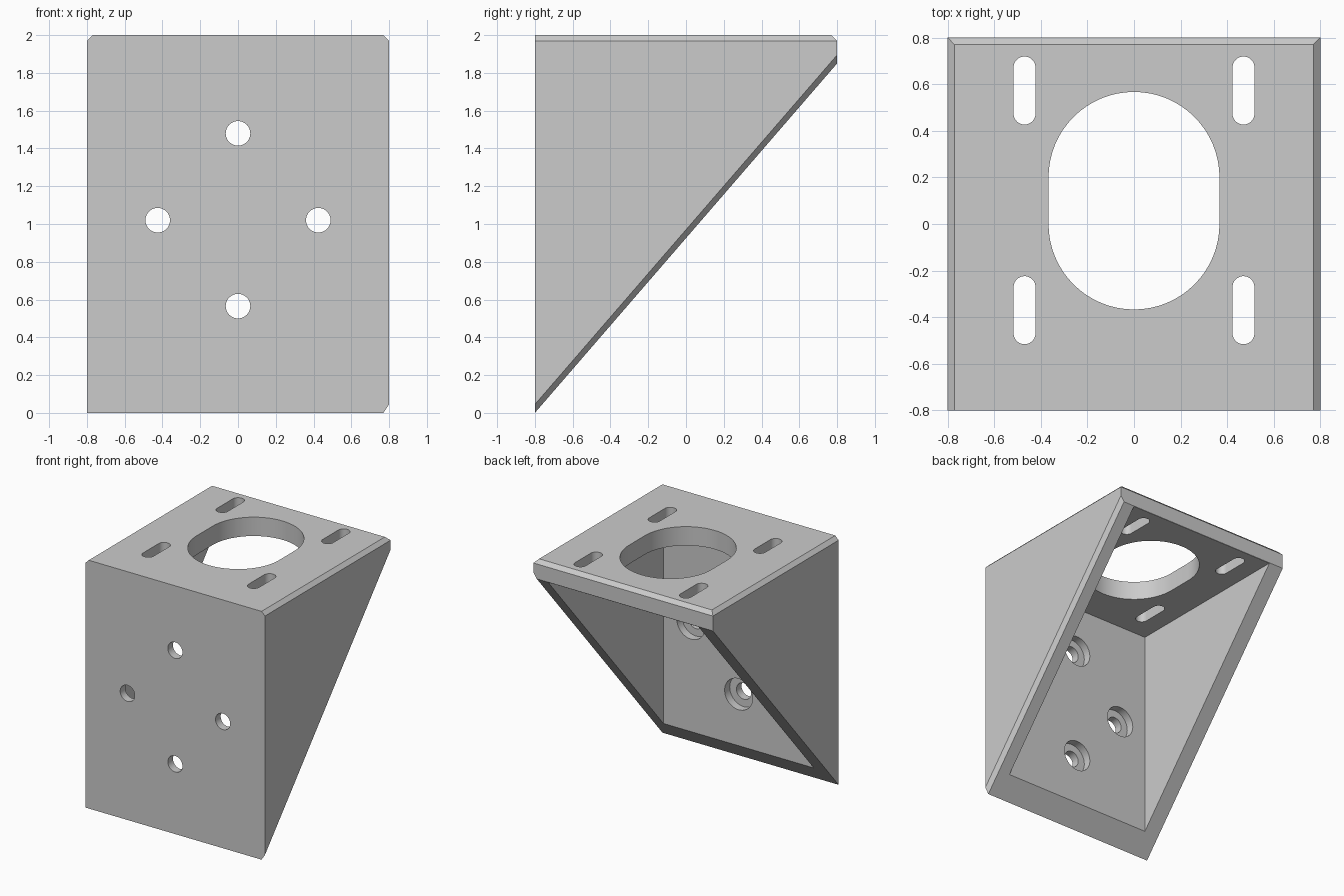
import bpy, bmesh, math
from mathutils import Vector

cube = bpy.data.objects.get("Cube")
if cube:
    bpy.data.objects.remove(cube, do_unlink=True)

HALF, HEIGHT, WALL, CEILING = 0.8, 2.0, 0.13, 1.848
CHAMFER, SLOPE_TOP = 0.03, 1.85

grey = bpy.data.materials.new("plain grey")
grey.use_nodes = True
colour = (0.6, 0.6, 0.6, 1)
grey.diffuse_color = colour
grey.node_tree.nodes["Principled BSDF"].inputs["Base Color"].default_value = colour


def make_object(name, bm):
    bmesh.ops.recalc_face_normals(bm, faces=bm.faces[:])
    mesh = bpy.data.meshes.new(name)
    bm.to_mesh(mesh)
    bm.free()
    mesh.materials.append(grey)
    obj = bpy.data.objects.new(name, mesh)
    bpy.context.collection.objects.link(obj)
    return obj


def box(lo, hi):
    bm = bmesh.new()
    bmesh.ops.create_cube(bm, size=1)
    lo, hi = Vector(lo), Vector(hi)
    for v in bm.verts:
        v.co = Vector(lo[i] + (v.co[i] + 0.5) * (hi[i] - lo[i]) for i in range(3))
    return bm


def slice_off(bm, point, normal):
    """Cut away everything on the normal side and close the cut."""
    bmesh.ops.bisect_plane(bm, geom=bm.verts[:] + bm.edges[:] + bm.faces[:], dist=1e-6,
                           plane_co=point, plane_no=Vector(normal).normalized(),
                           clear_outer=True)
    bmesh.ops.holes_fill(bm, edges=[e for e in bm.edges if e.is_boundary], sides=0)


def round_prism(radius, straight, place, lo, hi, steps=32):
    """Prism with a round or slot-shaped outline; place maps (u, v, depth) to 3D."""
    bm = bmesh.new()
    outline = []
    for side in (1, -1):
        for i in range(steps + (1 if straight else 0)):
            a = math.pi * i / steps
            outline.append((side * radius * math.cos(a),
                            side * (radius * math.sin(a) + straight / 2)))
    rings = [[bm.verts.new(place(u, v, d)) for u, v in outline] for d in (lo, hi)]
    bm.faces.new(rings[0])
    bm.faces.new(rings[1])
    for i in range(len(outline)):
        j = (i + 1) % len(outline)
        bm.faces.new((rings[0][i], rings[0][j], rings[1][j], rings[1][i]))
    return bm


def carve(target, bm):
    cutter = make_object("cutter", bm)
    cutter.hide_render = True
    mod = target.modifiers.new("carve", "BOOLEAN")
    mod.operation, mod.solver, mod.object = "DIFFERENCE", "EXACT", cutter
    bpy.context.view_layer.objects.active = target
    bpy.ops.object.modifier_apply(modifier=mod.name)
    bpy.data.objects.remove(cutter, do_unlink=True)


# Wedge-shaped outer block with chamfered top and one chamfered sloping edge
body = box((-HALF, -HALF, 0), (HALF, HALF, HEIGHT))
slice_off(body, (0, -HALF, 0), (0, SLOPE_TOP, -2 * HALF))
edge = HALF - CHAMFER
for x, y in ((1, 0), (-1, 0), (0, 1)):
    slice_off(body, (x * edge, y * edge, HEIGHT), (x, y, 1))
along = Vector((0, 2 * HALF, SLOPE_TOP))
slice_off(body, (edge, -HALF, 0), along.cross(Vector((CHAMFER, 0, 0.045))))
bracket = make_object("angle_bracket", body)

# Hollow inside, open at the sloping back
inner = HALF - WALL
carve(bracket, box((-inner, -inner, -0.5), (inner, 1.2, CEILING)))

# Large opening and four slots through the top plate
slots = [(0, 0.1, 0.367, 0.2)]
slots += [(x, y, 0.047, 0.198) for x in (-0.47, 0.47) for y in (-0.37, 0.573)]
for x, y, radius, straight in slots:
    carve(bracket, round_prism(radius, straight,
                               lambda u, v, d: (x + u, y + v, d), 1.75, 2.2))

# Four counterbored screw holes through the front plate
for x, z in ((0, 1.48), (0, 0.565), (-0.425, 1.02), (0.425, 1.02)):
    place = lambda u, v, d: (x + u, d, z + v)
    carve(bracket, round_prism(0.065, 0, place, -1, -0.6))
    carve(bracket, round_prism(0.125, 0, place, -inner - 0.065, -0.6))

# Smooth hole walls, crisp edges
bpy.ops.object.select_all(action="DESELECT")
bracket.select_set(True)
bpy.context.view_layer.objects.active = bracket
bpy.ops.object.shade_smooth_by_angle(angle=math.radians(25))
